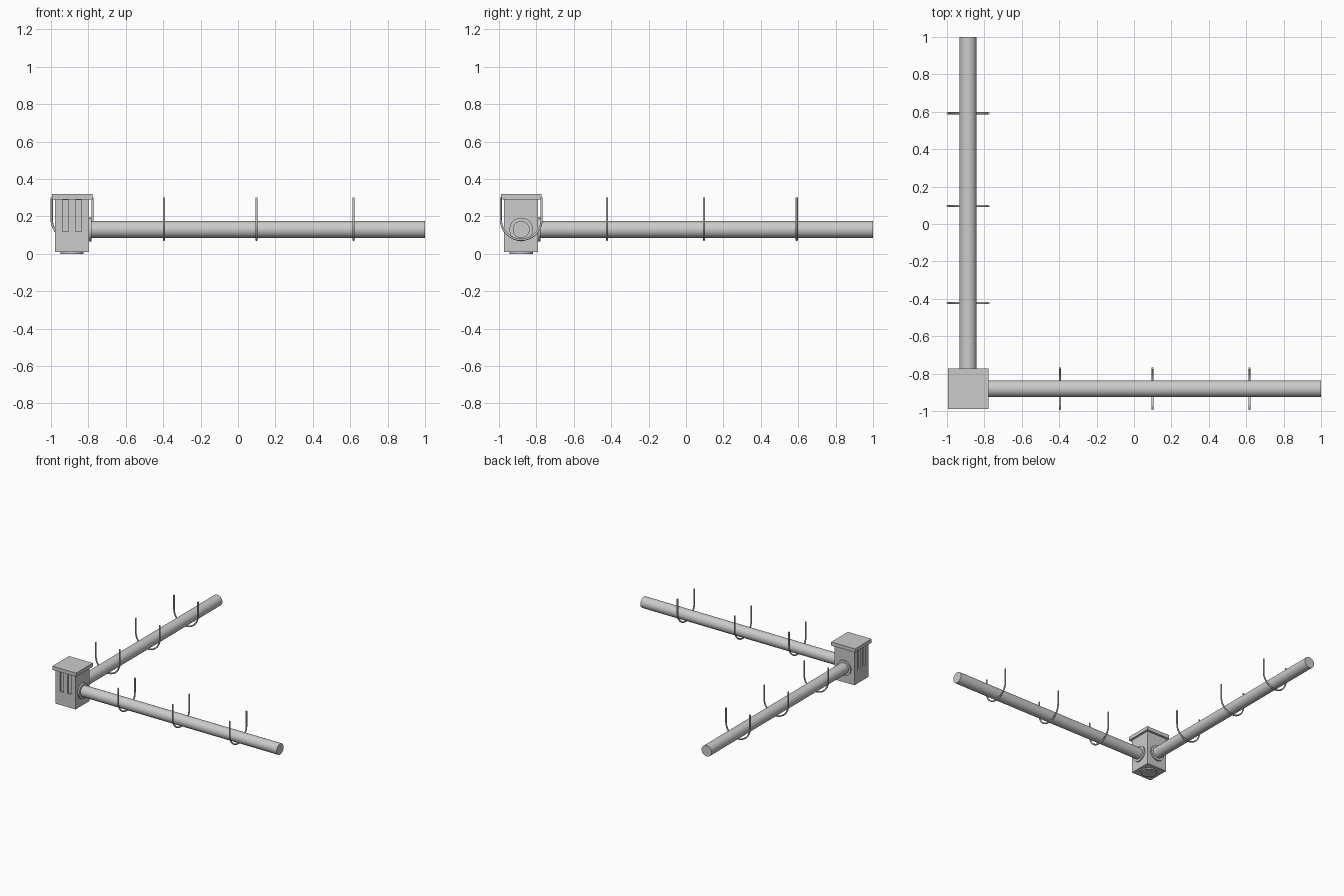
import bpy, math
from mathutils import Vector

if "Cube" in bpy.data.objects:
    bpy.data.objects.remove(bpy.data.objects["Cube"])

CX, CY, PIPE_Z = -0.887, -0.881, 0.13


def box(name, lo, hi):
    lo, hi = Vector(lo), Vector(hi)
    bpy.ops.mesh.primitive_cube_add(size=1, location=(lo + hi) / 2)
    ob = bpy.context.object
    ob.name = name
    ob.scale = hi - lo
    bpy.ops.object.transform_apply(location=False, rotation=False, scale=True)
    return ob


def rod(name, start, end, radius):
    start, end = Vector(start), Vector(end)
    axis = end - start
    bpy.ops.mesh.primitive_cylinder_add(
        vertices=48, radius=radius, depth=axis.length, location=(start + end) / 2,
        rotation=axis.to_track_quat('Z', 'Y').to_euler())
    ob = bpy.context.object
    ob.name = name
    bpy.ops.object.shade_smooth_by_angle()
    return ob


def hook(name, center, across):
    # U-shaped wire: straight arm, half circle below the pipe, straight arm
    r, zc, top = 0.109, 0.184, 0.30
    profile = [(-r, top)]
    profile += [(-r * math.cos(math.pi * i / 24), zc - r * math.sin(math.pi * i / 24))
                for i in range(25)]
    profile += [(r, top)]
    cu = bpy.data.curves.new(name, 'CURVE')
    cu.dimensions = '3D'
    cu.bevel_depth = 0.006
    cu.bevel_resolution = 3
    cu.use_fill_caps = True
    sp = cu.splines.new('POLY')
    sp.points.add(len(profile) - 1)
    for p, (u, z) in zip(sp.points, profile):
        p.co = (*(Vector(center) + Vector(across) * u + Vector((0, 0, z))), 1)
        p.radius = 1
    sp.use_smooth = True
    ob = bpy.data.objects.new(name, cu)
    bpy.context.collection.objects.link(ob)


# Corner post with two grooves on the front and left faces
h = 0.091
post = box("corner_post", (CX - h, CY - h, 0.01), (CX + h, CY + h, 0.29))
for off in (-0.035, 0.035):
    w, d = 0.0165, 0.015
    cutters = [
        box("groove_cutter", (CX + off - w, CY - h - 0.05, 0.12), (CX + off + w, CY - h + d, 0.288)),
        box("groove_cutter", (CX - h - 0.05, CY + off - w, 0.12), (CX - h + d, CY + off + w, 0.288)),
    ]
    for c in cutters:
        m = post.modifiers.new("groove", 'BOOLEAN')
        m.operation = 'DIFFERENCE'
        m.solver = 'EXACT'
        m.object = c
        c.hide_render = True
        c.hide_set(True)

# Cap and foot
c = 0.108
box("post_cap", (CX - c, CY - c, 0.29), (CX + c, CY + c, 0.32))
rod("post_foot", (CX, CY, 0), (CX, CY, 0.02), 0.062)

# Two rails with collars and hooks
rails = [
    ("right", Vector((1, 0, 0)), Vector((0, 1, 0)), (-0.396, 0.099, 0.618)),
    ("back", Vector((0, 1, 0)), Vector((1, 0, 0)), (-0.423, 0.096, 0.592)),
]
for side, along, across, stops in rails:
    base = across * (CX if across.x else CY)
    level = base + Vector((0, 0, PIPE_Z))
    face = (CX if along.x else CY) + h
    rod(side + "_rail", level + along * (face - 0.03), level + along, 0.045)
    rod(side + "_collar", level + along * (face - 0.01), level + along * (face + 0.012), 0.063)
    for i, s in enumerate(stops):
        hook(f"{side}_hook_{i + 1}", base + along * s, across)
